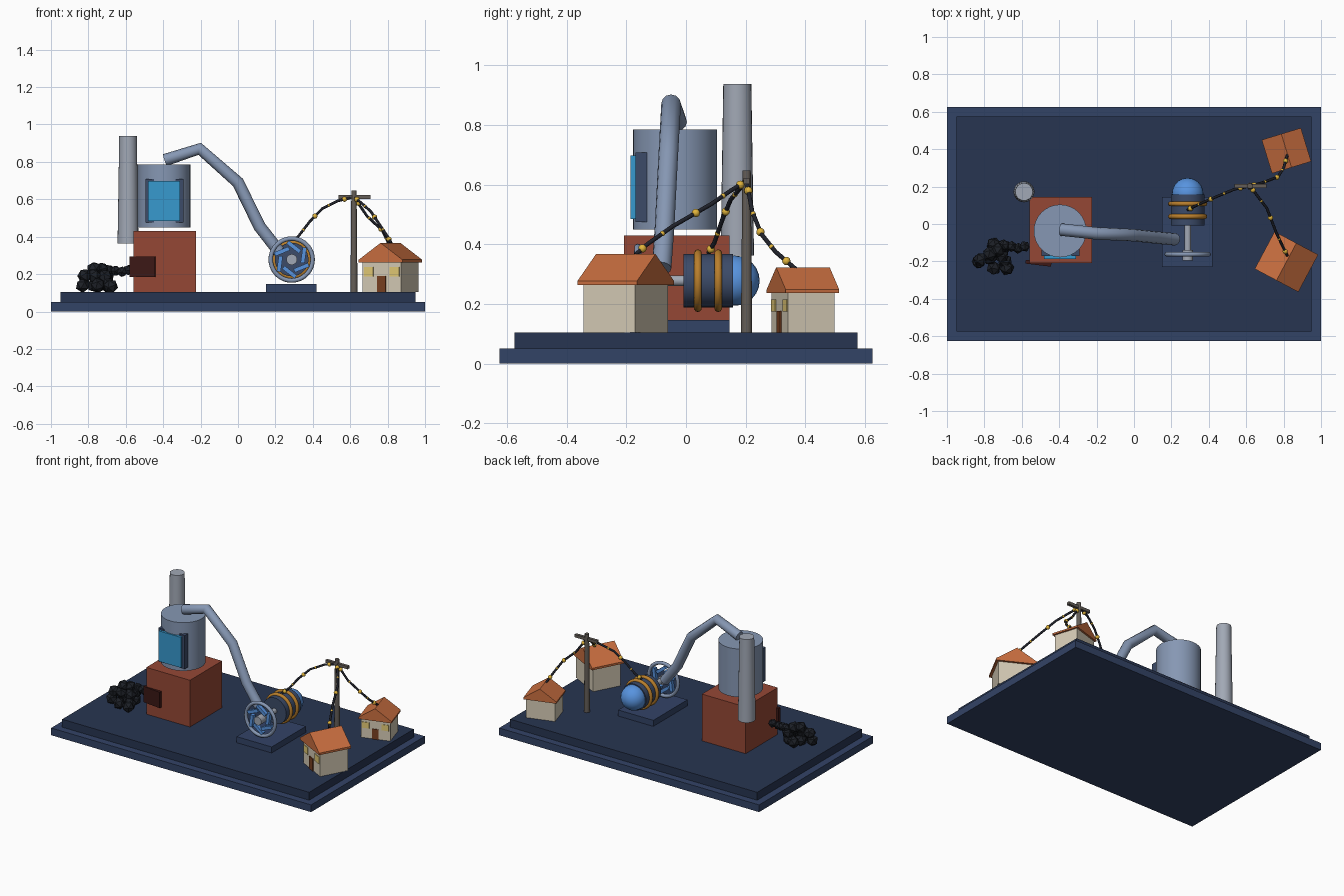
import bpy, math
from mathutils import Vector, Matrix

if "Cube" in bpy.data.objects:
    bpy.data.objects.remove(bpy.data.objects["Cube"])


def mat(name, r, g, b):
    m = bpy.data.materials.new(name)
    m.diffuse_color = [(c / 255) ** 2.2 for c in (r, g, b)] + [1]
    m.use_nodes = True
    m.node_tree.nodes["Principled BSDF"].inputs["Base Color"].default_value = m.diffuse_color
    return m


NAVY, DEEP = mat("navy", 54, 69, 102), mat("deep_navy", 44, 56, 82)
BRICK, SOOT = mat("brick", 148, 73, 56), mat("soot", 62, 30, 28)
STEEL, PALE = mat("steel", 133, 150, 178), mat("pale_metal", 160, 167, 180)
WATER, BLUE = mat("water", 58, 152, 205), mat("blue", 88, 146, 222)
FRAME, COPPER = mat("frame", 62, 76, 104), mat("copper", 184, 126, 48)
WOOD, WIRE = mat("wood", 100, 94, 88), mat("wire", 36, 38, 46)
GOLD, WALL = mat("gold", 226, 180, 62), mat("wall", 212, 202, 180)
ROOF, DOOR = mat("roof", 200, 110, 66), mat("door", 120, 66, 38)
COAL, GLOW = mat("coal", 34, 37, 43), mat("window_glow", 226, 200, 116)


def finish(name, m, smooth=False):
    o = bpy.context.object
    o.name = name
    o.data.materials.append(m)
    if smooth:
        bpy.ops.object.shade_smooth_by_angle(angle=math.radians(40))
    return o


def box(name, lo, hi, m, rot=(0, 0, 0)):
    lo, hi = Vector(lo), Vector(hi)
    bpy.ops.mesh.primitive_cube_add(size=1, location=(lo + hi) / 2, rotation=rot)
    bpy.context.object.scale = hi - lo
    return finish(name, m)


def tube(name, p, q, r1, r2, m, sides=32):
    p, q = Vector(p), Vector(q)
    bpy.ops.mesh.primitive_cone_add(vertices=sides, radius1=r1, radius2=r2, depth=(q - p).length,
                                    location=(p + q) / 2,
                                    rotation=(q - p).to_track_quat('Z', 'Y').to_euler())
    return finish(name, m, True)


def ring(name, loc, major, minor, m):
    bpy.ops.mesh.primitive_torus_add(location=loc, rotation=(math.pi / 2, 0, 0), major_radius=major,
                                     minor_radius=minor, major_segments=40, minor_segments=10)
    return finish(name, m, True)


def ball(name, loc, r, m, seg=12):
    bpy.ops.mesh.primitive_uv_sphere_add(segments=seg, ring_count=seg // 2, radius=r, location=loc)
    return finish(name, m, True)


def path(name, pts, r, m, res=4):
    c = bpy.data.curves.new(name, 'CURVE')
    c.dimensions = '3D'
    c.bevel_depth, c.bevel_resolution, c.use_fill_caps = r, res, True
    s = c.splines.new('POLY')
    s.points.add(len(pts) - 1)
    for v, p in zip(s.points, pts):
        v.co = (*p, 1)
    o = bpy.data.objects.new(name, c)
    bpy.context.collection.objects.link(o)
    c.materials.append(m)
    return o


# Stepped base
box("base_lower", (-1, -.625, 0), (1, .625, .05), NAVY)
box("base_upper", (-.95, -.575, .05), (.95, .575, .105), DEEP)

# Furnace with fire door
box("furnace", (-.56, -.208, .105), (-.224, .145, .43), BRICK)
box("fire_door", (-.58, -.22, .185), (-.442, -.2, .295), SOOT, (0, 0, math.radians(-7)))

# Boiler, water window and its side frames
tube("boiler", (-.395, -.037, .45), (-.395, -.037, .785), .141, .141, STEEL)
box("water_window", (-.48, -.186, .485), (-.31, -.14, .697), WATER)
for side, x in (("left", -.472), ("right", -.313)):
    box("window_frame_" + side, (x - .022, -.17, .475), (x + .022, -.1, .708), FRAME)

# Chimney
tube("chimney", (-.588, .172, .363), (-.588, .172, .938), .056, .047, PALE, 24)

# Steam pipe from boiler to wheel
path("steam_pipe", [(-.39, -.03, .81), (-.205, -.05, .87), (0, -.06, .69), (.115, -.072, .455),
                    (.22, -.082, .32)], .033, STEEL)

# Coal heap and trail into the furnace
lumps = [(-.83, -.2, .14), (-.77, -.16, .14), (-.7, -.13, .14), (-.69, -.2, .14), (-.75, -.235, .14),
         (-.68, -.235, .135), (-.75, -.11, .14), (-.82, -.19, .19), (-.77, -.18, .19), (-.71, -.17, .185),
         (-.7, -.12, .19), (-.77, -.16, .228), (-.73, -.14, .225), (-.69, -.115, .222),
         (-.655, -.12, .218), (-.62, -.13, .213), (-.585, -.12, .222)]
for i, p in enumerate(lumps):
    bpy.ops.mesh.primitive_ico_sphere_add(subdivisions=1, radius=.04 if i < 13 else .03,
                                          location=p, rotation=(i, i * 1.7, i * .6))
    finish(f"coal_{i + 1}", COAL)

# Turbine plinth, shaft, hub, rim and blades
CX, CZ, WY = .287, .278, -.162
box("turbine_plinth", (.15, -.23, .105), (.42, .145, .147), NAVY)
tube("shaft", (CX, -.19, CZ), (CX, .02, CZ), .018, .018, PALE, 16)
tube("wheel_hub", (CX, -.195, CZ), (CX, -.14, CZ), .029, .029, PALE, 20)
ring("wheel_rim", (CX, WY, CZ), .112, .012, STEEL)
for i in range(6):
    a = math.radians(60 * i + 20)
    b = a + math.radians(62)
    x, z = CX + .068 * math.cos(a), CZ + .068 * math.sin(a)
    box(f"blade_{i + 1}", (x - .042, WY - .013, z - .011), (x + .042, WY + .013, z + .011), BLUE, (0, -b, 0))

# Generator with dome and coils
tube("generator", (CX, -.008, CZ), (CX, .158, CZ), .09, .09, FRAME)
ball("generator_dome", (CX, .163, CZ), .084, BLUE, 24)
for i, y in enumerate((.04, .108)):
    ring(f"coil_{i + 1}", (CX, y, CZ), .092, .013, COPPER)

# Pole with cross arm
tube("pole", (.62, .203, .105), (.62, .203, .647), .019, .014, WOOD, 12)
box("cross_arm", (.537, .193, .602), (.708, .213, .622), WOOD)

# Power lines with glowing beads
top = (.62, .203, .612)
lines = {
    "generator_line": [(.287, .075, .37), (.325, .095, .405), (.385, .122, .483), (.45, .15, .55), (.535, .185, .592), top],
    "front_house_line": [top, (.66, .15, .58), (.71, .085, .535), (.76, -.045, .46), (.8, -.13, .4), (.82, -.17, .365)],
    "back_house_line": [top, (.69, .222, .51), (.77, .252, .435), (.8, .3, .375), (.82, .37, .315)],
}
for name, pts in lines.items():
    path(name, pts, .0075, WIRE, 2)
    seg = [Vector(p) for p in pts]
    for k in range(5):
        t = (k + .4) / 5 * (len(seg) - 1)
        i = int(t)
        ball(f"{name}_bead_{k + 1}", seg[i].lerp(seg[i + 1], t - i), (.014, .009)[k % 2], GOLD)


# House: walls, gabled roof, door and two windows, placed as one group
def house(name, loc, angle, s):
    place = Matrix.Translation(loc) @ Matrix.Rotation(math.radians(angle), 4, 'Z') @ Matrix.Scale(s, 4)
    parts = [box(name + "_walls", (-.117, -.098, 0), (.117, .098, .165), WALL),
             box(name + "_door", (-.025, -.104, 0), (.025, -.09, .085), DOOR)]
    for side, x in (("left", -.078), ("right", .078)):
        parts.append(box(f"{name}_window_{side}", (x - .028, -.102, .083), (x + .028, -.09, .132), GLOW))
    outline = [(-.132, .158), (.132, .158), (.132, .172), (0, .262), (-.132, .172)]
    verts = [(x, y, z) for y in (-.113, .113) for x, z in outline]
    faces = [(0, 1, 2, 3, 4), (9, 8, 7, 6, 5)] + [(i, i + 5, (i + 1) % 5 + 5, (i + 1) % 5) for i in range(5)]
    me = bpy.data.meshes.new(name + "_roof")
    me.from_pydata(verts, [], faces)
    me.materials.append(ROOF)
    roof = bpy.data.objects.new(name + "_roof", me)
    bpy.context.collection.objects.link(roof)
    for o in parts + [roof]:
        basis = Matrix.LocRotScale(o.location, o.rotation_euler, o.scale)
        o.matrix_world = place @ basis


house("front_house", (.815, -.202, .105), -28, 1)
house("back_house", (.815, .392, .105), 17, .83)
